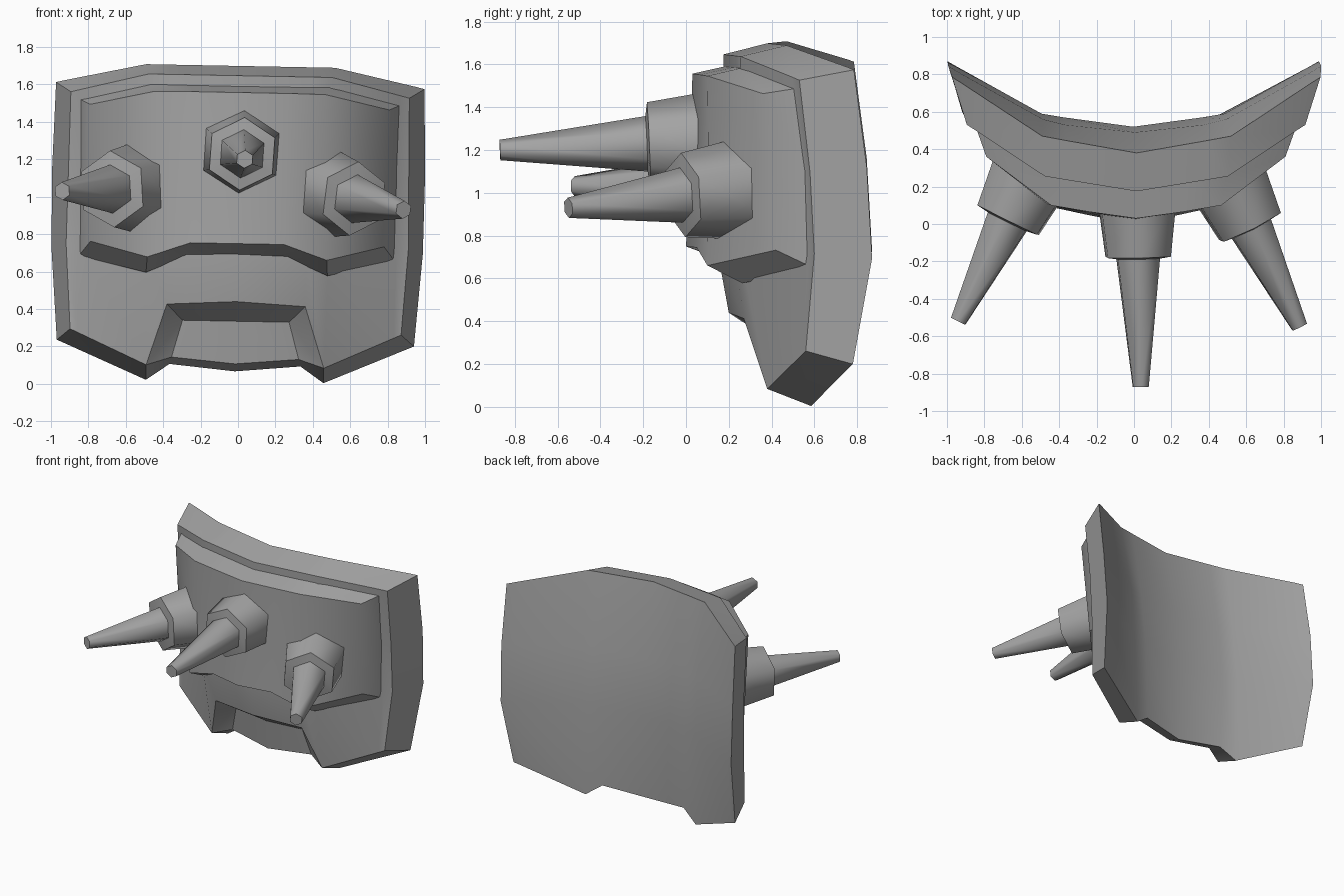
import bpy, bmesh, math
from mathutils import Vector, Matrix

if "Cube" in bpy.data.objects:
    bpy.data.objects.remove(bpy.data.objects["Cube"])

grey = bpy.data.materials.new("steel_grey")
grey.diffuse_color = (0.37, 0.37, 0.37, 1)
grey.use_nodes = True
grey.node_tree.nodes["Principled BSDF"].inputs["Base Color"].default_value = grey.diffuse_color

# the plate leans slightly to one side
PIVOT = Vector((0, 0, 0.86))
LEAN = (Matrix.Translation(PIVOT + Vector((-.002, 0, -.008))) @ Matrix.Rotation(math.radians(1.1), 4, 'Y')
        @ Matrix.Translation(-PIVOT))


def finish(name, bm, angle):
    bmesh.ops.remove_doubles(bm, verts=bm.verts, dist=1e-4)
    bmesh.ops.recalc_face_normals(bm, faces=bm.faces)
    me = bpy.data.meshes.new(name)
    bm.to_mesh(me)
    bm.free()
    me.materials.append(grey)
    ob = bpy.data.objects.new(name, me)
    bpy.context.collection.objects.link(ob)
    bpy.ops.object.select_all(action='DESELECT')
    ob.select_set(True)
    bpy.context.view_layer.objects.active = ob
    bpy.ops.object.shade_smooth_by_angle(angle=math.radians(angle))
    return ob


def mirrored_slab(name, half):
    """Loft closed vertical sections, mirrored across x = 0, with closed ends."""
    cols = [[(-x, y, z) for x, y, z in c] for c in reversed(half[1:])] + half
    bm = bmesh.new()
    rings = [[bm.verts.new(p) for p in c] for c in cols]
    n = len(half[0])
    for a, b in zip(rings, rings[1:]):
        for i in range(n):
            j = (i + 1) % n
            bm.faces.new((a[i], a[j], b[j], b[i]))
    for r in (rings[0], rings[-1]):
        for i in range(n // 2 - 1):
            bm.faces.new((r[i], r[i + 1], r[n - 2 - i], r[n - 1 - i]))
    bm.transform(LEAN)
    return finish(name, bm, 35)


# curved plate: each section runs down the front, over the notch lip, up the back
plate_centre = [(0, .175, 1.655), (0, .18, 1.12), (0, .15, .72), (0, .20, .447),
                (0, .36, .342), (0, .39, .114),
                (0, .495, .074), (0, .52, .72), (0, .49, 1.15), (0, .38, 1.707)]
plate_notch = [(.37, .235, 1.655), (.37, .24, 1.12), (.37, .23, .72), (.37, .27, .427),
               (.285, .40, .342), (.34, .44, .144),
               (.35, .553, .107), (.37, .57, .72), (.37, .53, 1.15), (.37, .445, 1.707)]
plate_foot = [(.49, .255, 1.655), (.49, .265, 1.12), (.49, .26, .72)] + [(.475, .38, .10)] * 3 + [
    (.475, .585, .02), (.49, .59, .72), (.49, .56, 1.15), (.505, .47, 1.707)]
plate_border = [(.85, .495, 1.566), (.85, .56, 1.12), (.85, .575, .73)] + [(.845, .542, .267)] * 3 + [
    (.905, .759, .204), (.94, .84, .72), (.94, .81, 1.15), (.94, .757, 1.613)]
plate_edge = [(.905, .53, 1.552), (.91, .58, 1.12), (.915, .60, .74)] + [(.885, .56, .285)] * 3 + [
    (.955, .78, .225), (.993, .87, .72), (.997, .845, 1.15), (.985, .785, 1.602)]
mirrored_slab("curved_plate", [plate_centre, plate_notch, plate_foot, plate_border, plate_edge])

# raised front panel with bevelled border, seated into the plate
mirrored_slab("raised_panel", [
    [(0, .03, 1.565), (0, .02, 1.15), (0, 0, .757),
     (0, .19, .687), (0, .22, 1.15), (0, .20, 1.603)],
    [(.25, .065, 1.565), (.25, .06, 1.15), (.25, .05, .757),
     (.27, .23, .687), (.27, .26, 1.15), (.27, .24, 1.603)],
    [(.455, .10, 1.563), (.465, .105, 1.15), (.48, .10, .677),
     (.485, .265, .594), (.48, .28, 1.15), (.48, .255, 1.60)],
    [(.80, .36, 1.487), (.795, .39, 1.15), (.785, .42, .755),
     (.845, .588, .677), (.85, .57, 1.15), (.857, .52, 1.513)],
])


def spike(name, root, tip, roll, fat):
    """Six-sided collar with a tapered six-sided spike."""
    root, tip = Vector(root), Vector(tip)
    d = tip - root
    length = d.length
    d.normalize()
    up = (Vector((0, 0, 1)) - d * d.z).normalized()
    side = d.cross(up)
    bm = bmesh.new()
    rings = []
    for dist, r in ((-.12, .25 * fat), (.205, .205 * fat), (.215, .13), (length, .048)):
        angles = [k * math.pi / 3 + math.radians(roll) for k in range(6)]
        rings.append([bm.verts.new(root + d * dist + up * (r * math.cos(t))
                                   + side * (r * math.sin(t))) for t in angles])
    for a, b in zip(rings, rings[1:]):
        for i in range(6):
            j = (i + 1) % 6
            bm.faces.new((a[i], a[j], b[j], b[i]))
    bm.faces.new(rings[0])
    bm.faces.new(rings[-1])
    return finish(name, bm, 64)


spike("centre_spike", (.018, .03, 1.238), (.036, -.87, 1.20), -4, .95)
spike("left_spike", (-.582, .205, 1.045), (-.94, -.52, 1.03), 3, 1)
spike("right_spike", (.53, .17, 1.01), (.885, -.55, .93), -5, .97)
